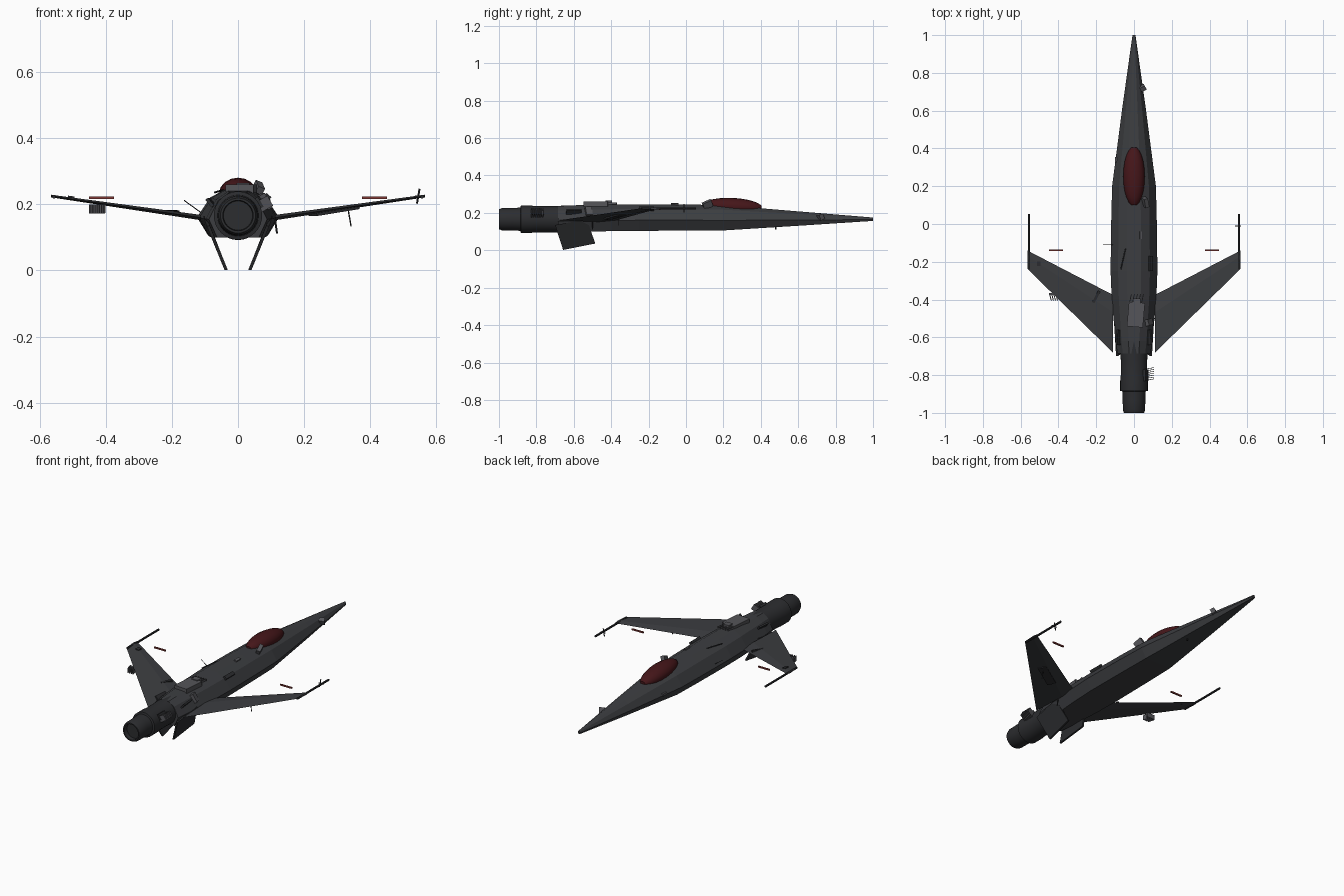
import bpy, bmesh, math
from mathutils import Vector, Euler

if "Cube" in bpy.data.objects:
    bpy.data.objects.remove(bpy.data.objects["Cube"])


def mat(name, r, g, b):
    m = bpy.data.materials.new(name)
    m.diffuse_color = (r, g, b, 1)
    m.use_nodes = True
    m.node_tree.nodes["Principled BSDF"].inputs["Base Color"].default_value = m.diffuse_color
    return m


HULL = mat("dark_hull", 0.045, 0.047, 0.052)
DARK = mat("dark_metal", 0.025, 0.026, 0.029)
GREY = mat("grey_metal", 0.09, 0.09, 0.1)
GLASS = mat("red_glass", 0.06, 0.008, 0.01)
RED = mat("red_light", 0.22, 0.04, 0.035)


def make(name, verts, faces, m, smooth=False):
    me = bpy.data.meshes.new(name)
    me.from_pydata(verts, [], faces)
    bm = bmesh.new()
    bm.from_mesh(me)
    bmesh.ops.recalc_face_normals(bm, faces=bm.faces)
    bm.to_mesh(me)
    bm.free()
    me.materials.append(m)
    ob = bpy.data.objects.new(name, me)
    bpy.context.collection.objects.link(ob)
    if smooth:
        bpy.context.view_layer.objects.active = ob
        ob.select_set(True)
        bpy.ops.object.shade_smooth_by_angle(angle=math.radians(35))
        ob.select_set(False)
    return ob


def loft(name, rings, m, smooth=False):
    n = len(rings[0])
    verts = [p for r in rings for p in r]
    faces = [(i * n + j, i * n + (j + 1) % n, (i + 1) * n + (j + 1) % n, (i + 1) * n + j)
             for i in range(len(rings) - 1) for j in range(n)]
    faces += [tuple(range(n)), tuple(range((len(rings) - 1) * n, len(rings) * n))]
    return make(name, verts, faces, m, smooth)


def box(name, c, size, rot=(0, 0, 0), m=GREY):
    e = Euler([math.radians(a) for a in rot])
    rings = []
    for z in (-.5, .5):
        rings.append([])
        for x, y in ((-.5, -.5), (.5, -.5), (.5, .5), (-.5, .5)):
            v = Vector((x * size[0], y * size[1], z * size[2]))
            v.rotate(e)
            rings[-1].append(tuple(v + Vector(c)))
    return loft(name, rings, m)


def rod(name, a, b, r, m=DARK, n=8):
    a, b = Vector(a), Vector(b)
    q = (b - a).to_track_quat('Z', 'Y')
    rings = [[tuple(p + q @ Vector((r * math.cos(2 * math.pi * k / n),
                                    r * math.sin(2 * math.pi * k / n), 0)))
              for k in range(n)] for p in (a, b)]
    return loft(name, rings, m)


# Fuselage: faceted section lofted along y (y, half width, bottom, top)
stations = [(1.0, .008, .157, .175), (.6, .064, .131, .208), (.2, .116, .106, .241),
            (0, .121, .105, .245), (-.25, .124, .104, .246), (-.4, .118, .102, .245),
            (-.62, .097, .1, .24), (-.685, .088, .1, .236)]
section = [(.72, 0), (1, .4), (.68, .82), (.3, 1)]
section += [(-x, z) for x, z in reversed(section)]
loft("fuselage", [[(x * w, y, lo + z * (hi - lo)) for x, z in section]
                  for y, w, lo, hi in stations], HULL)

# Engine and nozzle: turned profile (radius, y)
profile = [(.074, -.62), (.07, -.72), (.07, -.8), (.073, -.83), (.073, -.883), (.062, -.886),
           (.06, -.93), (.059, -.985), (.053, -1.0), (.046, -1.0), (.044, -.975)]
loft("engine", [[(r * math.cos(a), y, .166 + r * math.sin(a))
                 for a in [2 * math.pi * k / 32 for k in range(32)]]
                for r, y in profile], DARK, True)

# Canopy: low ellipsoid bubble
rings = []
for i in range(1, 12):
    t = math.pi * i / 12
    s = math.sin(t)
    rings.append([(.057 * s * math.cos(a), .252 + .158 * math.cos(t),
                   .234 - .008 * math.cos(t) + .046 * s * math.sin(a))
                  for a in [2 * math.pi * k / 16 for k in range(16)]])
loft("canopy", rings, GLASS, True)

for s, side in ((1, "right"), (-1, "left")):
    # Forward swept wing with thin section
    def rib(x, lead, trail, z, t):
        c = lead - trail
        return [(s * x, lead, z), (s * x, lead - .3 * c, z + t),
                (s * x, trail, z), (s * x, lead - .3 * c, z - t)]
    loft(side + "_wing", [rib(.112, -.375, -.68, .16, .008),
                          rib(.565, -.14, -.237, .225, .004)], HULL)
    # Wing tip rod and floating light bar
    rod(side + "_tip_rod", (s * .556, -.24, .223), (s * .556, .053, .223), .006)
    box(side + "_light_bar", (s * .413, -.14, .22), (.075, .008, .008), m=RED)
    # Ventral fin, canted inwards
    quad = [(-.7, .135, .09), (-.53, .165, .1), (-.485, .036, .05), (-.657, .002, .036)]
    loft(side + "_ventral_fin", [[(s * (x + o), y, z) for y, z, x in quad]
                                 for o in (-.005, .005)], DARK)
    # Intake-style skin panel along the hull flank
    box(side + "_hull_panel", (s * .082, -.6, .205), (.01, .08, .03), (0, s * 40, s * 5), DARK)

# Spine equipment
box("spine_unit", (.01, -.48, .247), (.085, .13, .026), (0, 0, -5))
box("spine_sensor", (.015, -.412, .25), (.04, .035, .03))
box("canopy_sensor", (.06, .115, .245), (.022, .05, .036), (25, 20, 20))
box("small_hatch", (.037, -.06, .243), (.016, .04, .014), (0, 15, 0))
box("shoulder_unit", (.088, -.21, .222), (.02, .08, .016), (0, 40, 0), DARK)
box("rear_shoulder_unit", (.08, -.52, .208), (.02, .035, .05), (0, -30, 15))
box("nose_sensor", (.046, .72, .178), (.03, .025, .03), (25, 0, 30))
box("left_nose_sensor", (-.095, .34, .165), (.012, .03, .014))
rod("belly_probe", (.03, .48, .13), (.03, .48, .112), .004)
rod("left_whip", (-.105, -.11, .17), (-.163, -.11, .212), .0015)
rod("flank_probe", (.112, -.5, .155), (.118, -.5, .112), .003)
rod("spine_line", (-.07, -.24, .236), (-.045, -.13, .243), .003)

# Comb aerials on engine and spine
for i in range(7):
    y = -.765 - i * .01
    box("engine_comb", (.078, y, .2), (.045, .003, .035), (0, -30, 10))
    if i < 5:
        box("spine_comb", (-.02 + i * .016, -.4, .25), (.004, .06, .012), (0, 0, -12))
box("engine_box", (.06, -.8, .203), (.02, .06, .035), (0, -30, 0), DARK)

# Wing equipment
for i in range(4):
    box("wing_comb", (-.443 + i * .011, -.385, .186), (.005, .04, .028), (0, 0, 15))
box("wing_comb_bar", (-.425, -.37, .187), (.05, .012, .026))
box("left_wing_box", (-.2, -.385, .176), (.014, .07, .012), (0, 8, -28), DARK)
box("left_tip_box", (-.505, -.21, .219), (.02, .025, .012), (0, 8, 0), DARK)
box("right_wing_plate", (.29, -.38, .18), (.15, .05, .01), (0, -8, 30), DARK)
rod("right_wing_whip", (.332, -.36, .19), (.342, -.36, .133), .002)
rod("tip_cross", (.541, -.01, .202), (.549, -.01, .247), .003)
rod("tip_cross_bar", (.535, -.01, .223), (.566, -.01, .223), .003)
